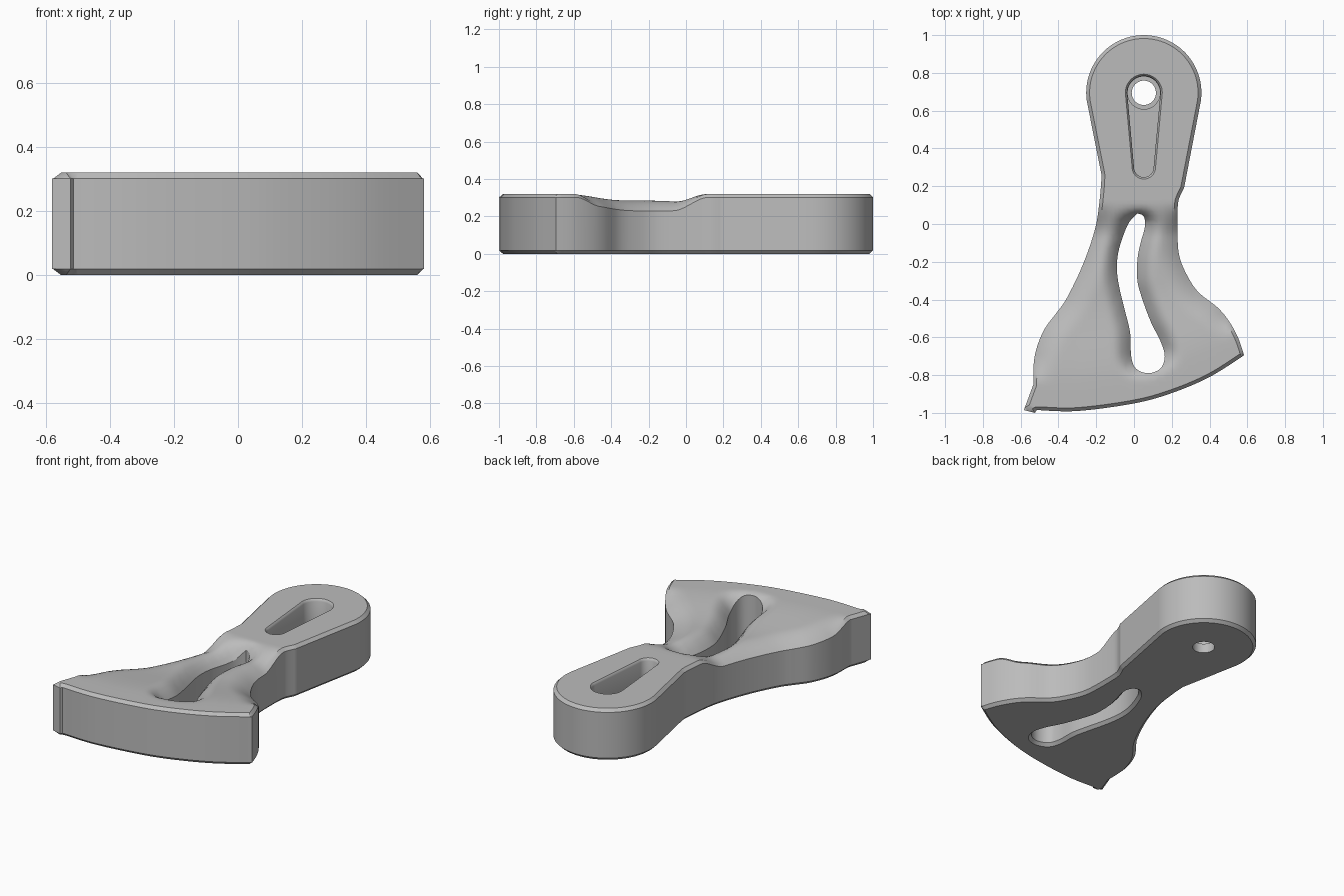
import bpy, bmesh, math
from mathutils import Vector, geometry, kdtree

cube = bpy.data.objects.get("Cube")
if cube:
    bpy.data.objects.remove(cube)

TOP, CHAMFER, STEP = 0.32, 0.018, 0.022
HEAD = Vector((0.052, 0.695))

grey = bpy.data.materials.new("plain grey")
grey.use_nodes = True
grey.diffuse_color = (0.5, 0.5, 0.5, 1)
grey.node_tree.nodes["Principled BSDF"].inputs["Base Color"].default_value = (0.5, 0.5, 0.5, 1)


def spline(points):
    """Smooth open path through the points, sampled evenly, without its last point."""
    p = [Vector(q) for q in points]
    p = [p[0]] + p + [p[-1]]
    path = []
    for a, b, c, d in zip(p, p[1:], p[2:], p[3:]):
        n = max(1, math.ceil((c - b).length / STEP))
        for i in range(n):
            t = i / n
            path.append(0.5 * (2 * b + (c - a) * t + (2 * a - 5 * b + 4 * c - d) * t * t
                               + (3 * b - a - 3 * c + d) * t ** 3))
    return path


def ramp(value, low, high):
    t = min(1, max(0, (value - low) / (high - low)))
    return t * t * (3 - 2 * t)


def inside(p, loop):
    hit = False
    for a, b in zip(loop, loop[1:] + loop[:1]):
        if (a.y > p.y) != (b.y > p.y) and p.x < a.x + (p.y - a.y) * (b.x - a.x) / (b.y - a.y):
            hit = not hit
    return hit


def tree(loop):
    """Lookup for the distance to a loop."""
    fine = [a.lerp(b, i / 8) for a, b in zip(loop, loop[1:] + loop[:1]) for i in range(8)]
    kd = kdtree.KDTree(len(fine))
    for i, p in enumerate(fine):
        kd.insert(p.to_3d(), i)
    kd.balance()
    return lambda p: kd.find(p.to_3d())[2]


def offset(loop, amount):
    ring = []
    for a, b, c in zip(loop[-1:] + loop, loop, loop[1:] + loop[:1]):
        t = (c - a).normalized()
        ring.append(b + Vector((-t.y, t.x)) * amount)
    return ring


def make_object(name, verts, faces):
    mesh = bpy.data.meshes.new(name)
    mesh.from_pydata(verts, [], faces)
    bm = bmesh.new()
    bm.from_mesh(mesh)
    bmesh.ops.recalc_face_normals(bm, faces=bm.faces)
    bm.to_mesh(mesh)
    bm.free()
    mesh.materials.append(grey)
    obj = bpy.data.objects.new(name, mesh)
    bpy.context.collection.objects.link(obj)
    return obj


# Outline: round head, waist and flared foot with a curved front
arc = [HEAD + 0.305 * Vector((math.cos(math.radians(a)), math.sin(math.radians(a))))
       for a in range(-8, 189, 4)]
left = [(-0.172, 0.26), (-0.175, 0.2), (-0.185, 0.1), (-0.2, 0), (-0.235, -0.12), (-0.29, -0.26),
        (-0.36, -0.4), (-0.41, -0.47), (-0.47, -0.55), (-0.51, -0.64), (-0.53, -0.73), (-0.533, -0.85)]
front = [(-0.515, -0.985), (-0.3, -0.99), (0, -0.95), (0.2, -0.895), (0.4, -0.81), (0.583, -0.695)]
right = [(0.583, -0.695), (0.55, -0.6), (0.5, -0.51), (0.44, -0.44), (0.34, -0.36), (0.28, -0.27),
         (0.24, -0.17), (0.23, -0.05), (0.232, 0.1), (0.245, 0.15), (0.265, 0.19)]
outline = (arc[:-1] + spline([arc[-1], left[0]]) + spline(left)
           + spline([left[-1], (-0.583, -0.985)]) + spline([(-0.583, -0.985), (-0.525, -1)])
           + spline([(-0.525, -1), front[0]]) + spline(front) + spline(right)
           + spline([right[-1], arc[0]]))

# Wavy slot between the two arms
slot_path = [(0.017, 0.055), (-0.025, 0.01), (-0.06, -0.07), (-0.085, -0.16), (-0.09, -0.25),
             (-0.075, -0.35), (-0.045, -0.47), (-0.02, -0.58), (-0.015, -0.7), (0.01, -0.765),
             (0.075, -0.79), (0.14, -0.765), (0.163, -0.7), (0.14, -0.62), (0.09, -0.52),
             (0.045, -0.4), (0.018, -0.3), (0.018, -0.19), (0.035, -0.1), (0.055, -0.03),
             (0.058, 0.02), (0.045, 0.048), (0.017, 0.055)]
slot = spline(slot_path)
to_outline, to_slot = tree(outline), tree(slot)


def front_y(x):
    for (x1, y1), (x2, y2) in zip(front, front[1:]):
        if x <= x2:
            break
    return y1 + (y2 - y1) * (x - x1) / (x2 - x1)


def top_height(p):
    """Flat top with chamfered rim, dipping into rounded arms around the slot."""
    outer, inner = to_outline(p), to_slot(p)
    depth = p.y - front_y(p.x)
    back = 1 - ramp(p.y, -0.07, 0.12)
    edge = ramp(depth, 0.13, 0.3) * back
    saddle = ramp(depth, 0.13, 0.6) * back
    z = TOP - 0.035 * saddle
    z -= 0.055 * edge * max(0, 1 - outer / 0.13) ** 2
    z -= 0.075 * ramp(depth, 0.1, 0.25) * (1 - ramp(p.y, 0, 0.1)) * max(0, 1 - inner / 0.1) ** 2
    return z - (1 - edge) * max(0, CHAMFER - outer)


def bottom_height(p):
    return max(0, CHAMFER - min(to_outline(p), to_slot(p)))


# Fill the plan with an even net of points, then raise top and bottom skins
points = outline + slot
count = len(outline)
loops = [(i, (i + 1) % count) for i in range(count)]
loops += [(count + i, count + (i + 1) % len(slot)) for i in range(len(slot))]
net = [p for p in offset(outline, CHAMFER) + offset(slot, -CHAMFER)
       if min(to_outline(p), to_slot(p)) > CHAMFER * 0.9]
for i in range(-27, 28):
    for j in range(-46, 47):
        p = Vector((i * STEP, j * STEP))
        if min(to_outline(p), to_slot(p)) > CHAMFER * 1.7:
            net.append(p)
net = [p for p in net if inside(p, outline) and not inside(p, slot)]
plan, _, tris, *_ = geometry.delaunay_2d_cdt(points + net, loops, [], 0, 1e-5)
tris = [list(t) for t in tris]
kept = []
for t in tris:
    middle = sum((plan[i] for i in t), Vector((0, 0))) / 3
    if inside(middle, outline) and not inside(middle, slot):
        kept.append(t)
n = len(plan)
edges = {(a, b) for t in kept for a, b in zip(t, t[1:] + t[:1])}
walls = [(a, b, b + n, a + n) for a, b in edges if (b, a) not in edges]
verts = [(p.x, p.y, top_height(p)) for p in plan] + [(p.x, p.y, bottom_height(p)) for p in plan]
faces = kept + [[i + n for i in reversed(t)] for t in kept] + walls
body = make_object("lever_body", verts, faces)


def cutter(name, far_y, r_far, r_near, levels):
    """Tapered round-ended plug, lofted through (height, growth) levels."""
    verts, faces, seg = [], [], 24
    for z, grow in levels:
        for y, r, start in ((HEAD.y, r_near, 0), (far_y, r_far, math.pi)):
            for i in range(seg + 1):
                a = start + math.pi * i / seg
                verts.append((HEAD.x + (r + grow) * math.cos(a), y + (r + grow) * math.sin(a), z))
    m = 2 * seg + 2
    for k in range(len(levels) - 1):
        for i in range(m):
            j = (i + 1) % m
            faces.append((k * m + i, k * m + j, k * m + m + j, k * m + m + i))
    faces += [list(range(m)), list(range(len(verts) - m, len(verts)))]
    obj = make_object(name, verts, faces)
    obj.hide_render = True
    cut = body.modifiers.new(name, 'BOOLEAN')
    cut.operation, cut.solver, cut.object = 'DIFFERENCE', 'EXACT', obj
    return obj


# Tapered pocket, round seat and through hole in the head
cutters = [
    cutter("pocket_cutter", 0.3, 0.052, 0.088, [(0.1, 0), (0.305, 0), (0.315, 0.005), (0.33, 0.02)]),
    cutter("seat_cutter", HEAD.y - 0.001, 0.086, 0.086, [(0.06, 0), (0.2, 0)]),
    cutter("hole_cutter", HEAD.y - 0.001, 0.064, 0.064, [(-0.1, 0), (0.2, 0)]),
]
bpy.context.view_layer.update()
result = bpy.data.meshes.new_from_object(body.evaluated_get(bpy.context.evaluated_depsgraph_get()))
body.modifiers.clear()
body.data = result
for obj in cutters:
    bpy.data.objects.remove(obj)

bpy.ops.object.select_all(action='DESELECT')
body.select_set(True)
bpy.context.view_layer.objects.active = body
bpy.ops.object.shade_smooth_by_angle(angle=math.radians(32))
